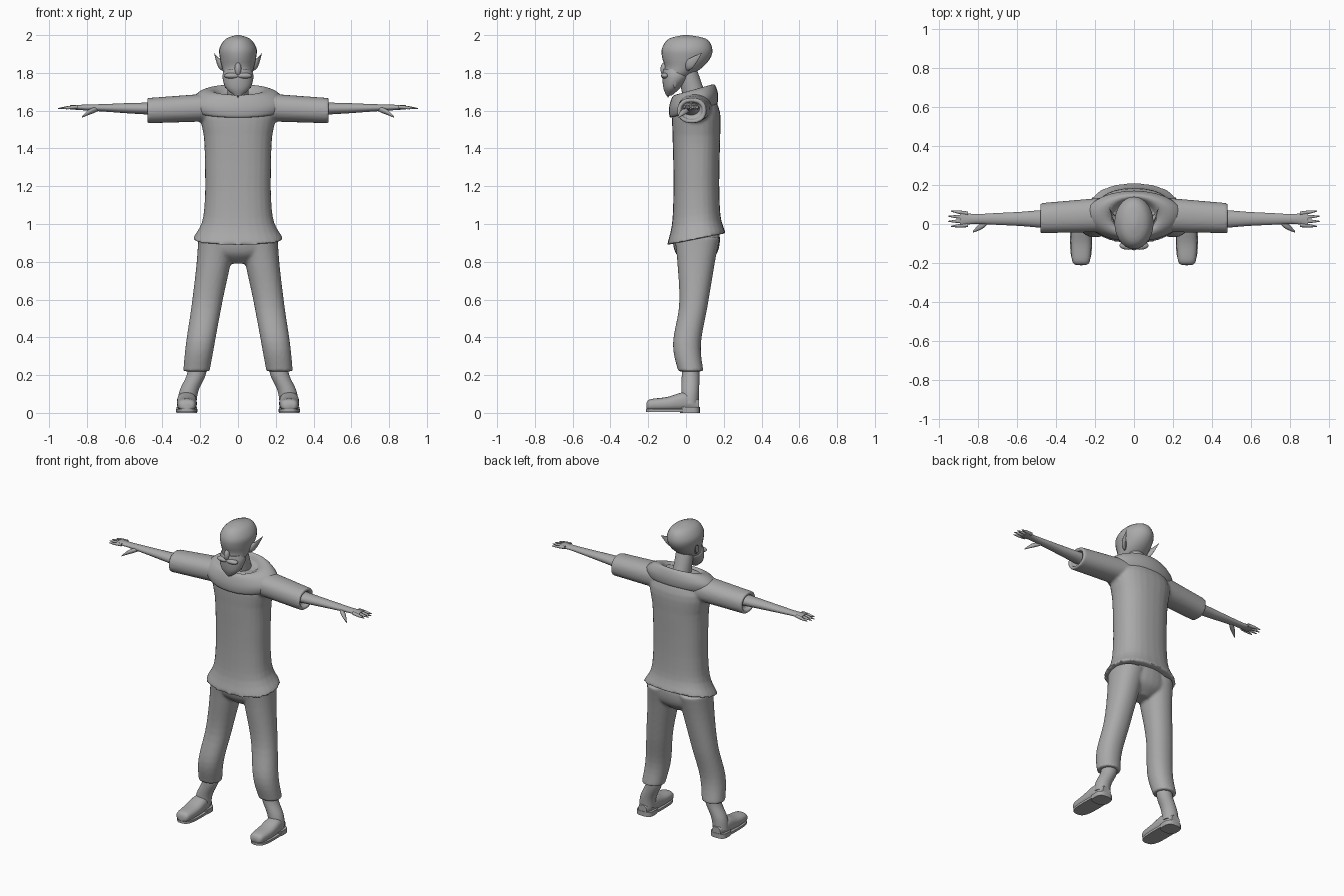
import bpy
import bmesh
import math
from mathutils import Matrix

if "Cube" in bpy.data.objects:
    bpy.data.objects.remove(bpy.data.objects["Cube"])

grey = bpy.data.materials.new("plain_grey")
grey.use_nodes = True
tone = (.4, .4, .4, 1)
grey.diffuse_color = tone
grey.node_tree.nodes["Principled BSDF"].inputs["Base Color"].default_value = tone

# For each loft axis: which of (along, first, second) gives x, y and z
ORDER = {"x": (0, 1, 2), "y": (1, 0, 2), "z": (1, 2, 0)}


def blend(values, t):
    """Value at t in a number, or on a smooth curve through an even list."""
    if not isinstance(values, list):
        return values
    last = len(values) - 1
    i = min(int(t * last), last - 1)
    t = t * last - i
    before, start = values[max(i - 1, 0)], values[i]
    end, after = values[i + 1], values[min(i + 2, last)]
    leave, arrive = (end - before) / 2, (after - start) / 2
    ease = t * t * (3 - 2 * t)
    return (start + (end - start) * ease
            + leave * t * (1 - t) ** 2 - arrive * t * t * (1 - t))


def loft(bm, axis, along, mid_a, half_a, mid_b, half_b,
         side=1, tilt=0, power=1, rings=20, sides=28):
    """Skin rounded rings along an axis; return the face closing the far end."""
    skin = []
    for r in range(rings):
        t = r / (rings - 1)
        ring = []
        for k in range(sides):
            angle = math.tau * k / sides
            c, s = math.cos(angle), math.sin(angle)
            u = math.copysign(abs(c) ** power, c) * blend(half_a, t)
            v = math.copysign(abs(s) ** power, s) * blend(half_b, t)
            local = (blend(along, t) + blend(tilt, t) * v,
                     blend(mid_a, t) + u, blend(mid_b, t) + v)
            x, y, z = (local[i] for i in ORDER[axis])
            ring.append(bm.verts.new((x * side, y, z)))
        skin.append(ring)
    for low, high in zip(skin, skin[1:]):
        for k in range(sides):
            j = (k + 1) % sides
            bm.faces.new((low[k], low[j], high[j], high[k]))
    bm.faces.new(skin[0])
    return bm.faces.new(skin[-1])


def blob(bm, centre, size):
    matrix = Matrix.Translation(centre) @ Matrix.Diagonal((*size, 1))
    bmesh.ops.create_uvsphere(bm, u_segments=16, v_segments=10, radius=1, matrix=matrix)


def hollow(bm, cap):
    """Sink a cap so that the end reads as an open cloth edge."""
    bmesh.ops.recalc_face_normals(bm, faces=bm.faces)
    bmesh.ops.inset_individual(bm, faces=[cap], thickness=.02)
    bmesh.ops.inset_individual(bm, faces=[cap], thickness=.002, depth=-.03)


def finish(name, bm, fuse=False):
    bmesh.ops.recalc_face_normals(bm, faces=bm.faces)
    mesh = bpy.data.meshes.new(name)
    bm.to_mesh(mesh)
    bm.free()
    mesh.materials.append(grey)
    obj = bpy.data.objects.new(name, mesh)
    bpy.context.collection.objects.link(obj)
    if fuse:
        remesh = obj.modifiers.new("Fuse", "REMESH")
        remesh.voxel_size = .009
        remesh.use_smooth_shade = True
        obj.modifiers.new("Relax", "SMOOTH").iterations = 3
    bpy.ops.object.select_all(action="DESELECT")
    obj.select_set(True)
    bpy.context.view_layer.objects.active = obj
    bpy.ops.object.shade_smooth_by_angle(angle=math.radians(50))


def part(name, *args, **options):
    bm = bmesh.new()
    loft(bm, *args, **options)
    finish(name, bm)


# Tunic: flared, tilted hem and short hollow sleeves
tunic = bmesh.new()
loft(tunic, "z", [.92, 1.68], 0, [.24, .19, .175, .175, .18, .2, .15],
     .055, [.155, .13, .122, .122, .126, .126, .09], tilt=[.2, 0, 0], power=.85)
for side in (1, -1):
    cuff = loft(tunic, "x", [.1, .48], [.05, .03], [.09, .077],
                [1.62, 1.6], [.075, .067], side=side, power=.9)
    hollow(tunic, cuff)
finish("tunic", tunic, fuse=True)

# Draped collar, rolled over into the neck opening
part("collar", "z", [1.6, 1.6, 1.65, 1.7, 1.71, 1.68], 0, [.19, .23, .25, .2, .14, .1],
     .04, [.1, .125, .13, .115, .095, .075], tilt=.28)

# Trousers: seat and two splayed legs
trousers = bmesh.new()
loft(trousers, "z", [.79, .98], 0, [.06, .19, .2, .18], .055, [.05, .11, .125, .11])
for side in (1, -1):
    loft(trousers, "z", [.22, .93], [.22, .2, .165, .13, .11], [.07, .076, .08, .09, .1],
         [.025, .005, .04, .053, .06], [.067, .074, .076, .098, .12], side=side, power=.92)
finish("trousers", trousers, fuse=True)

# Neck, skull and face
part("neck", "z", [1.64, 1.84], 0, .055, [.055, 0], [.065, .05])
part("head", "z", [1.73, 1.78, 1.83, 1.88, 1.93, 1.98, 2],
     0, [.04, .07, .085, .096, .098, .065, .01],
     [-.065, -.05, -.012, .002, .006, .008, 0], [.045, .07, .1, .128, .133, .1, .015])
face = bmesh.new()
blob(face, (0, -.115, 1.82), (.018, .02, .035))
for side in (1, -1):
    blob(face, (side * .03, -.11, 1.785), (.045, .022, .016))
finish("nose_and_moustache", face)

# Beard, edged with tapering locks that rise towards the cheeks
beard = bmesh.new()
loft(beard, "z", [1.68, 1.82], 0, [.02, .065, .082, .07],
     [-.09, -.075, -.055, -.06], [.015, .045, .07, .06])
for k in range(-3, 4):
    rise = abs(k) * .017
    loft(beard, "z", [1.67 + rise, 1.74 + rise], k * .022, [.002, .012, .015],
         abs(k) * .012 - .095, [.002, .018, .022], rings=6, sides=8)
finish("beard", beard)

for label, side in (("left", 1), ("right", -1)):
    # Pointed ear swept outwards and back
    part(label + "_ear", "x", [.08, .127], [.01, .03, .083], [.015, .02, .001],
         [1.84, 1.855, 1.905], [.03, .026, .001], side=side, sides=12)

    # Arm tapering to the wrist and widening into a flat palm
    part(label + "_arm", "x", [.4, .89], .026, [.048, .045, .036, .03, .025, .036],
         [1.61, 1.618], [.04, .032, .027, .02, .015, .011], side=side)

    # Four fanned fingers and a thumb
    hand = bmesh.new()
    for k in range(4):
        root = k * .02 - .006
        loft(hand, "x", [.85, .96 - abs(k - 1.5) * .015],
             [root, root + (k - 1) * .006], [.01, .009, .002],
             [1.62, 1.612], [.01, .009, .002], side=side, rings=8, sides=10)
    loft(hand, "x", [.74, .825], [.02, -.01, -.04], [.012, .018, .004],
         [1.61, 1.595, 1.567], [.012, .015, .004], side=side, rings=8, sides=12)
    finish(label + "_fingers", hand)

    # Boot: leaning shaft, rounded foot, sole and heel
    part(label + "_boot_shaft", "z", [.05, .27], [.27, .26, .22, .215], .05,
         [.02, .027], .047, side=side)
    part(label + "_boot_foot", "y", [-.21, -.19, -.1, 0, .07],
         .271, [.025, .045, .053, .049, .03],
         [.035, .042, .047, .06, .04], [.015, .03, .037, .05, .03], side=side, power=.8)
    part(label + "_boot_sole", "z", [.005, .02], .271, .057, -.07, .142,
         side=side, power=.65, rings=2)
    part(label + "_boot_heel", "z", [0, .03], .271, .055, .02, .053,
         side=side, power=.65, rings=2)
